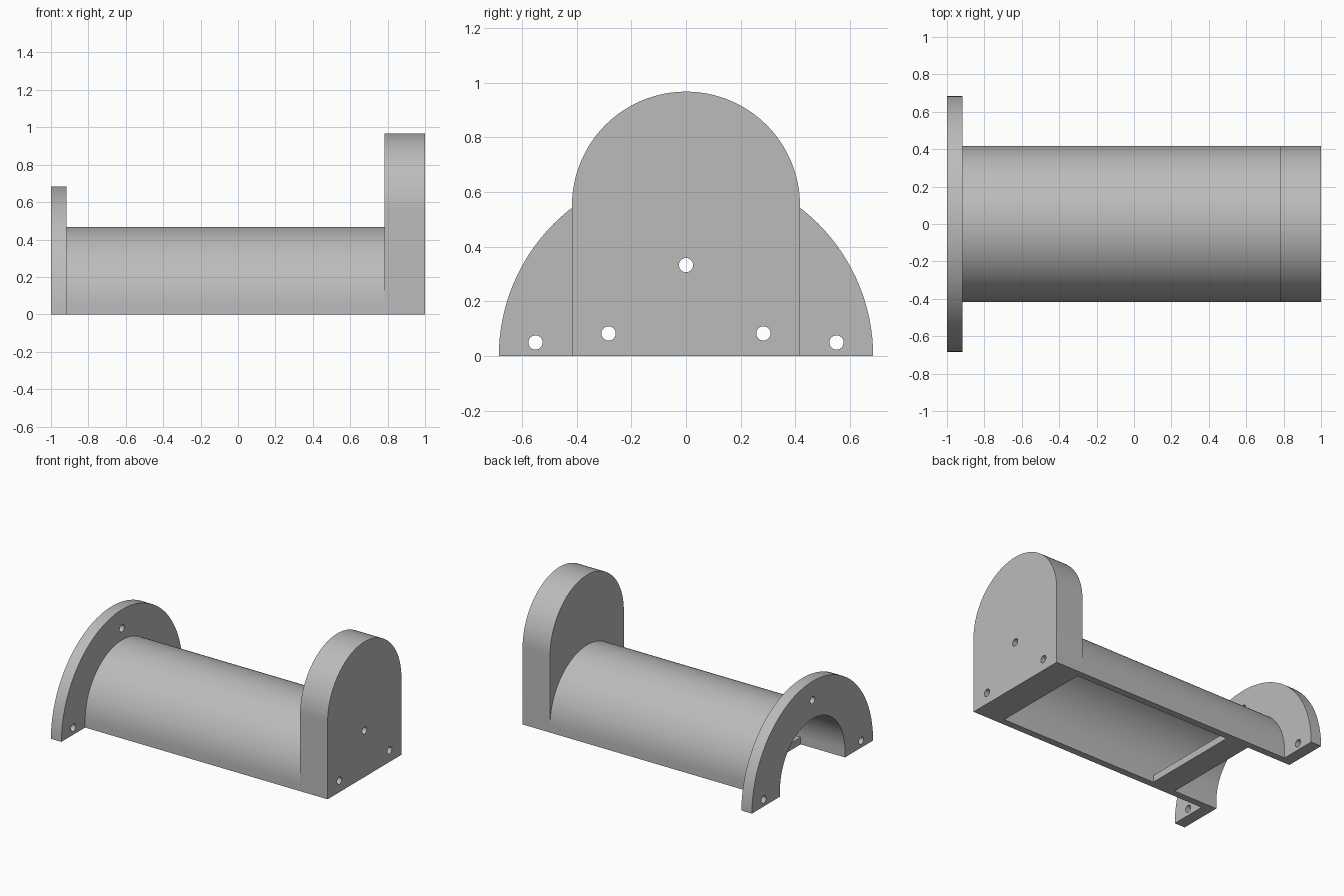
import bpy, bmesh, math

cube = bpy.data.objects.get("Cube")
if cube:
    bpy.data.objects.remove(cube, do_unlink=True)

grey = bpy.data.materials.new("plain grey")
grey.use_nodes = True
COLOUR = (0.5, 0.5, 0.5, 1.0)
grey.diffuse_color = COLOUR
grey.node_tree.nodes["Principled BSDF"].inputs["Base Color"].default_value = COLOUR

# Main dimensions
TUBE_R, WALL, AXIS_Z = 0.4167, 0.05, 0.05
BORE_R = TUBE_R - WALL
FLANGE_R, HOLE_R = 0.684, 0.026
FLANGE_X, PLATE_X = -0.917, 0.783


def arc(radius, cz, cy=0.0, sweep=math.pi, steps=64):
    """Points (y, z) running counter-clockwise from +y."""
    return [(cy + radius * math.cos(sweep * i / steps),
             cz + radius * math.sin(sweep * i / steps)) for i in range(steps + 1)]


def arch(radius, cz):
    """Half circle standing on straight legs that reach the ground."""
    return [(radius, 0)] + arc(radius, cz) + [(-radius, 0)]


def hole(y, z):
    return arc(HOLE_R, z, y, 2 * math.pi, 32)[:-1]


def extrude_profile(name, loops, x0, x1):
    """Fill the outline, leaving the holes open, and extrude it along x."""
    bm = bmesh.new()
    edges = []
    for loop in loops:
        verts = [bm.verts.new((x0, y, z)) for y, z in loop]
        for a, b in zip(verts, verts[1:] + verts[:1]):
            edges.append(bm.edges.new((a, b)))
    bmesh.ops.triangle_fill(bm, use_beauty=True, use_dissolve=False, edges=edges)
    result = bmesh.ops.extrude_face_region(bm, geom=bm.faces[:], use_keep_orig=True)
    moved = [v for v in result["geom"] if isinstance(v, bmesh.types.BMVert)]
    bmesh.ops.translate(bm, verts=moved, vec=(x1 - x0, 0, 0))
    bmesh.ops.recalc_face_normals(bm, faces=bm.faces[:])
    mesh = bpy.data.meshes.new(name)
    bm.to_mesh(mesh)
    bm.free()
    mesh.materials.append(grey)
    obj = bpy.data.objects.new(name, mesh)
    bpy.context.collection.objects.link(obj)
    bpy.ops.object.select_all(action='DESELECT')
    obj.select_set(True)
    bpy.context.view_layer.objects.active = obj
    bpy.ops.object.shade_smooth_by_angle(angle=math.radians(30))
    return obj


bore = arch(BORE_R, AXIS_Z)[::-1]

# Half-round cover, open underneath
extrude_profile("half_tube", [arch(TUBE_R, AXIS_Z) + bore], FLANGE_X, PLATE_X)

# Half-disc flange with the bore cut out and three screw holes
extrude_profile("flange",
                [arc(FLANGE_R, 0) + bore,
                 hole(-0.55, 0.05), hole(0.55, 0.05), hole(0, 0.55)],
                -1, FLANGE_X)

# Thick round-topped end plate with three through holes
extrude_profile("end_plate",
                [arch(TUBE_R, 0.55),
                 hole(-0.283, 0.083), hole(0.283, 0.083), hole(0, 0.333)],
                PLATE_X, 1)

# Flat strap joining the tube walls at the bottom
extrude_profile("cross_strap",
                [[(-BORE_R, 0), (BORE_R, 0), (BORE_R, WALL), (-BORE_R, WALL)]],
                -0.65, -0.47)
